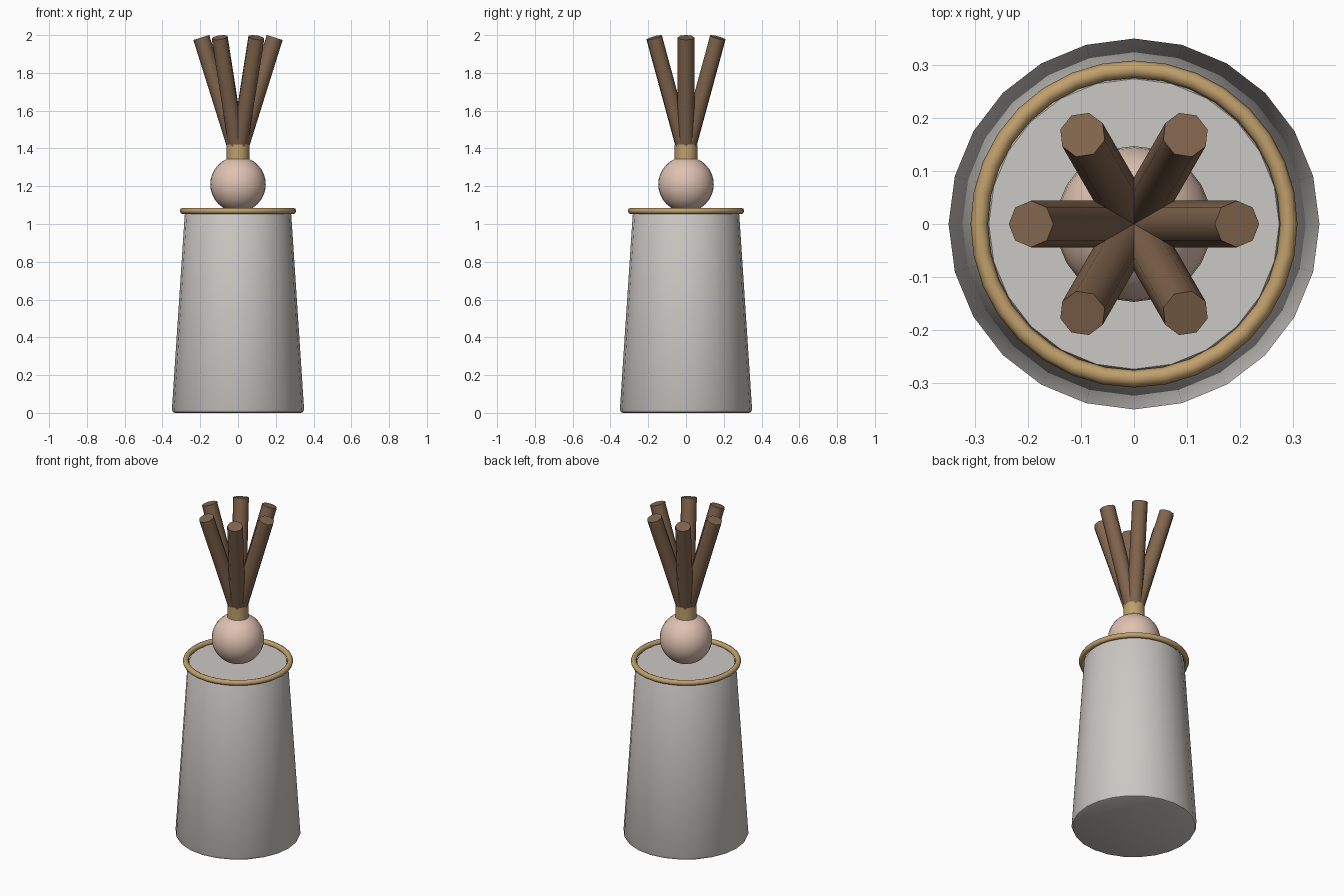
import bpy, math
from mathutils import Matrix, Vector

if "Cube" in bpy.data.objects:
    bpy.data.objects.remove(bpy.data.objects["Cube"])


def material(name, rgb):
    m = bpy.data.materials.new(name)
    m.diffuse_color = (*rgb, 1)
    m.use_nodes = True
    m.node_tree.nodes["Principled BSDF"].inputs["Base Color"].default_value = m.diffuse_color
    return m


cloth = material("pale grey", (0.60, 0.58, 0.55))
gold = material("dull gold", (0.53, 0.35, 0.15))
skin = material("light skin", (0.74, 0.54, 0.44))
bark = material("brown", (0.22, 0.13, 0.075))


def finish(name, mat, angle=40):
    ob = bpy.context.object
    ob.name = name
    ob.data.materials.clear()
    ob.data.materials.append(mat)
    bpy.ops.object.shade_smooth_by_angle(angle=math.radians(angle))
    return ob


def lathe(name, profile, sides, mat):
    verts, faces = [], []
    for r, z in profile:
        for i in range(sides):
            a = 2 * math.pi * i / sides
            verts.append((r * math.cos(a), r * math.sin(a), z))
    for k in range(len(profile) - 1):
        for i in range(sides):
            j = (i + 1) % sides
            faces.append((k * sides + i, k * sides + j, (k + 1) * sides + j, (k + 1) * sides + i))
    faces.append(tuple(reversed(range(sides))))
    top = (len(profile) - 1) * sides
    faces.append(tuple(range(top, top + sides)))
    me = bpy.data.meshes.new(name)
    me.from_pydata(verts, [], faces)
    ob = bpy.data.objects.new(name, me)
    bpy.context.collection.objects.link(ob)
    bpy.ops.object.select_all(action='DESELECT')
    ob.select_set(True)
    bpy.context.view_layer.objects.active = ob
    return finish(name, mat)


# tapered body with a softened lower edge
lathe("body", [(0.335, 0), (0.344, 0.004), (0.35, 0.018), (0.282, 1.05), (0.274, 1.065)], 24, cloth)

# ring around the top of the body
bpy.ops.mesh.primitive_torus_add(major_radius=0.292, minor_radius=0.0165, major_segments=32,
                                 minor_segments=8, location=(0, 0, 1.069))
finish("shoulder_ring", gold, 60)

# head
bpy.ops.mesh.primitive_uv_sphere_add(segments=24, ring_count=16, radius=0.147, location=(0, 0, 1.21))
finish("head", skin)

# collar holding the sticks
bpy.ops.mesh.primitive_cylinder_add(vertices=16, radius=0.06, depth=0.09, location=(0, 0, 1.377))
finish("collar", gold)

# six sticks fanning out from the collar
tilt, length, radius = math.radians(17.4), 0.65, 0.044
for i in range(6):
    bpy.ops.mesh.primitive_cylinder_add(vertices=8, radius=radius, depth=length)
    ob = finish(f"stick_{i + 1}", bark, 50)
    # turn the octagon so a corner points outward, then lean it
    ob.matrix_world = (Matrix.Translation(Vector((0, 0, 1.367)))
                       @ Matrix.Rotation(math.pi / 3 * i, 4, 'Z')
                       @ Matrix.Rotation(tilt, 4, 'Y')
                       @ Matrix.Translation(Vector((0, 0, length / 2))))
